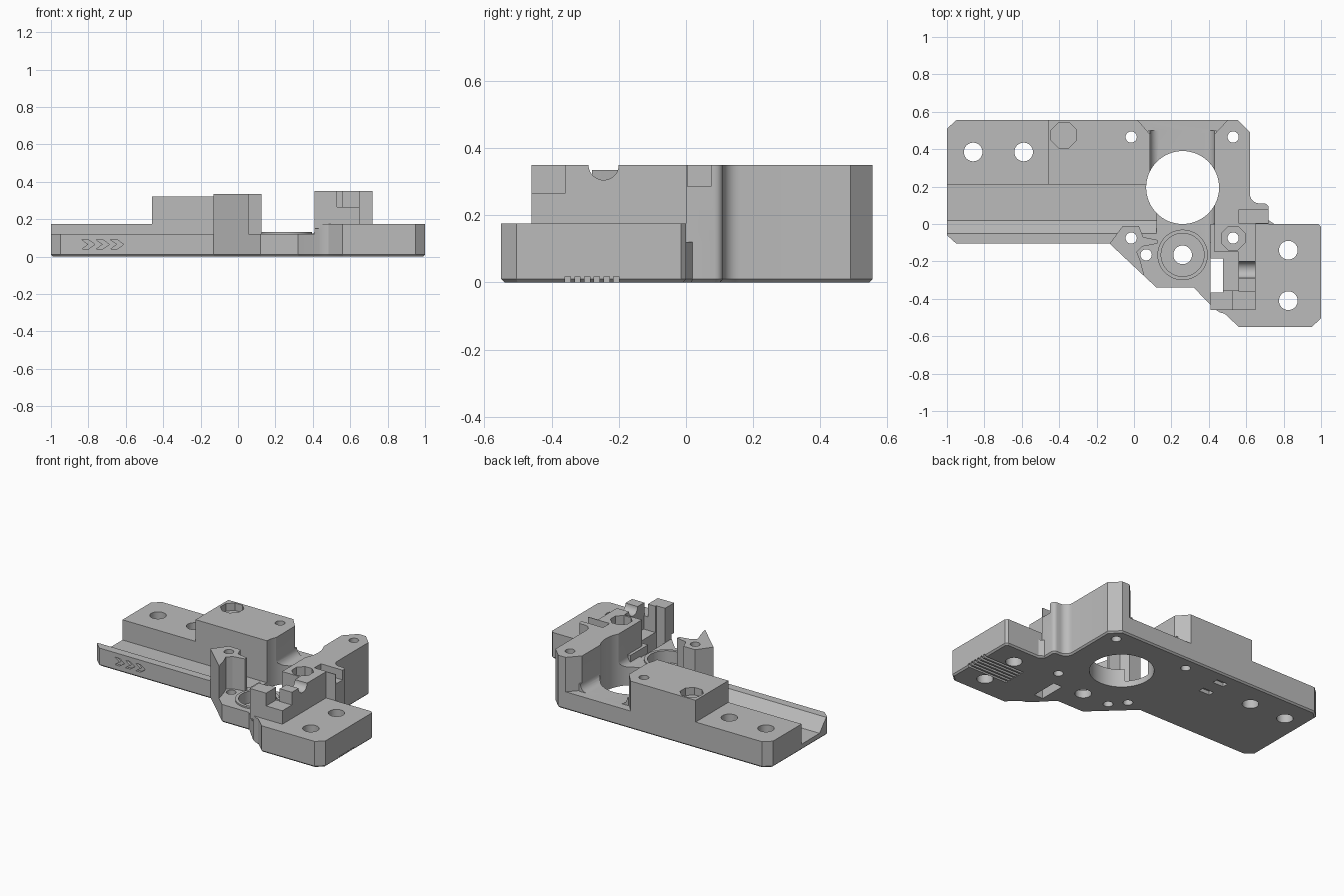
import bpy, bmesh, math
from mathutils import Matrix

cube = bpy.data.objects.get("Cube")
if cube:
    bpy.data.objects.remove(cube, do_unlink=True)

grey = bpy.data.materials.new("plain grey")
grey.use_nodes = True
grey.diffuse_color = (0.5, 0.5, 0.5, 1)
grey.node_tree.nodes["Principled BSDF"].inputs["Base Color"].default_value = (0.5, 0.5, 0.5, 1)


def prism(name, outline, low, high, axis="z", chamfer=0):
    """Extrude an outline along z, or an (y,z) outline along x, or an (x,z) outline along y."""
    place = {"z": lambda a, b, h: (a, b, h),
             "x": lambda a, b, h: (h, a, b),
             "y": lambda a, b, h: (a, h, b)}[axis]
    bm = bmesh.new()
    ends = [[bm.verts.new(place(a, b, h)) for a, b in outline] for h in (low, high)]
    bottom = bm.faces.new(ends[0])
    bm.faces.new(ends[1])
    n = len(outline)
    for i in range(n):
        j = (i + 1) % n
        bm.faces.new((ends[0][i], ends[0][j], ends[1][j], ends[1][i]))
    bmesh.ops.recalc_face_normals(bm, faces=bm.faces)
    if chamfer:
        bmesh.ops.bevel(bm, geom=list(bottom.edges), offset=chamfer, segments=1, affect="EDGES")
    mesh = bpy.data.meshes.new(name)
    bm.to_mesh(mesh)
    bm.free()
    mesh.materials.append(grey)
    obj = bpy.data.objects.new(name, mesh)
    bpy.context.collection.objects.link(obj)
    return obj


def box(name, x0, x1, y0, y1, z0, z1):
    return prism(name, [(x0, y0), (x1, y0), (x1, y1), (x0, y1)], z0, z1)


def ring(x, y, r, sides=40, turn=0.0):
    return [(x + r * math.cos(turn + math.tau * i / sides),
             y + r * math.sin(turn + math.tau * i / sides)) for i in range(sides)]


def arc(x, y, r, start, end, steps=8):
    angles = [math.radians(start + (end - start) * i / steps) for i in range(steps + 1)]
    return [(x + r * math.cos(a), y + r * math.sin(a)) for a in angles]


def combine(target, other, operation):
    mod = target.modifiers.new("join", "BOOLEAN")
    mod.operation, mod.solver, mod.object = operation, "EXACT", other
    bpy.context.view_layer.objects.active = target
    bpy.ops.object.modifier_apply(modifier=mod.name)
    bpy.data.objects.remove(other, do_unlink=True)


def add(part):
    combine(body, part, "UNION")


def cut(part):
    combine(body, part, "DIFFERENCE")


# Base plate with chamfered underside
outline = [(-1, -.06), (-.95, -.105), (-.13, -.105), (.12, -.34), (.32, -.34)]
outline += [(.43, -.455), (.46, -.473), (.485, -.48), (.56, -.55), (.95, -.55), (1, -.505)]
outline += [(1, -.015), (.985, 0), (.75, 0), (.72, .02)]
outline += arc(.695, .085, .025, 0, 90, 4) + arc(.67, .16, .05, 270, 180, 6)
outline += [(.62, .49), (.555, .555), (-.95, .555), (-1, .51)]
body = prism("mount_plate", outline, 0, .12, chamfer=.01)

# Long channel with a sloping front wall
cut(prism("channel", [(.02, .04), (.21, .04), (.21, .3), (-.05, .3), (-.05, .12)], -1.1, .12, "x"))

# Rear left blocks
add(prism("low_left_block", [(-1, .21), (-.4, .21), (-.4, .555), (-.95, .555), (-1, .51)], .03, .175))
add(prism("high_left_block", [(-.46, .21), (.085, .21), (.085, .48), (.02, .555), (-.46, .555)], .03, .32))

# Right plate and rear right tower
add(prism("right_plate", [(.41, -.434), (.43, -.455), (.46, -.473), (.485, -.48), (.56, -.55),
                          (.95, -.55), (1, -.505), (1, -.015), (.985, 0), (.41, 0)], .05, .175))
tower = [(.43, -.15), (.65, -.15), (.65, 0), (.72, 0)]
tower += arc(.695, .085, .025, 0, 90, 4) + arc(.67, .16, .05, 270, 180, 6)
tower += [(.62, .49), (.555, .555), (.5, .555), (.43, .48)]
add(prism("right_tower", tower, .05, .35))

# Rounded feet along the passage
for wall, side in ((.085, 1), (.43, -1)):
    foot = [(wall - side * .01, .11), (wall - side * .01, .17)]
    foot += [(wall + side * (.05 + a), .17 + b) for a, b in arc(0, 0, .05, 180, 270, 6)]
    foot += [(wall + side * .05, .11)]
    add(prism("foot_fillet", foot, .21 if side > 0 else -.1, .5, "y"))

# Sensor bracket blocks with a grooved saddle
add(box("front_post", .41, .53, -.46, -.355, .15, .35))
add(box("front_step", .5, .65, -.46, -.355, .15, .265))
add(box("saddle", .56, .65, -.36, -.14, .15, .35))
cut(prism("saddle_groove", ring(-.245, .35, .045), .55, .66, "x"))
cut(box("tower_notch", .56, .75, .005, .075, .285, .4))
cut(box("slot", .41, .475, -.365, -.185, -.1, .5))

# V shaped front tower with a foot
add(prism("front_tower", [(-.13, -.105), (-.06, -.01), (.025, -.01), (.05, -.07), (.125, -.085),
                          (.125, -.105), (.045, -.12), (.015, -.15), (.035, -.2),
                          (.056, -.28)], .03, .335))

# Bearing seat
add(prism("bearing_seat", ring(.26, -.165, .135, 48), .05, .13))
cut(prism("bearing_recess", ring(.26, -.165, .115, 48), .05, .3))

# Through holes: x, y, radius
holes = [(.26, .195, .195), (.26, -.165, .05), (-.86, .385, .05), (-.59, .385, .05),
         (-.015, .465, .03), (.53, .465, .03), (.53, -.075, .03), (-.015, -.075, .03),
         (.065, -.165, .03), (.825, -.14, .05), (.825, -.41, .05)]
for x, y, r in holes:
    cut(prism("hole", ring(x, y, r, 64 if r > .1 else 32), -.1, .5))

# Nut pockets
cut(prism("rear_pocket", ring(-.375, .475, .073, 8, math.pi / 8), .27, .5))
cut(prism("nut_pocket", ring(.53, -.075, .068, 8, math.pi / 8), .29, .5))

# Engraved chevrons on the front edge
for i in range(3):
    x = -.835 + i * .077
    cut(prism("chevron", [(x, .04), (x + .035, .04), (x + .07, .065), (x + .035, .09),
                          (x, .09), (x + .035, .065)], -.2, -.09, "y"))

# Grip grooves and small slots underneath
for i in range(6):
    y = -.36 + i * .029
    cut(box("grip_groove", .7, 1.1, y, y + .016, -.1, .018))
for y in (.33, .46):
    cut(box("tie_slot", -.33, -.25, y - .02, y + .02, -.1, .025))

# Smooth curved walls, keep sharp edges
bpy.ops.object.select_all(action="DESELECT")
body.select_set(True)
bpy.context.view_layer.objects.active = body
bpy.ops.object.shade_smooth_by_angle(angle=math.radians(25))
